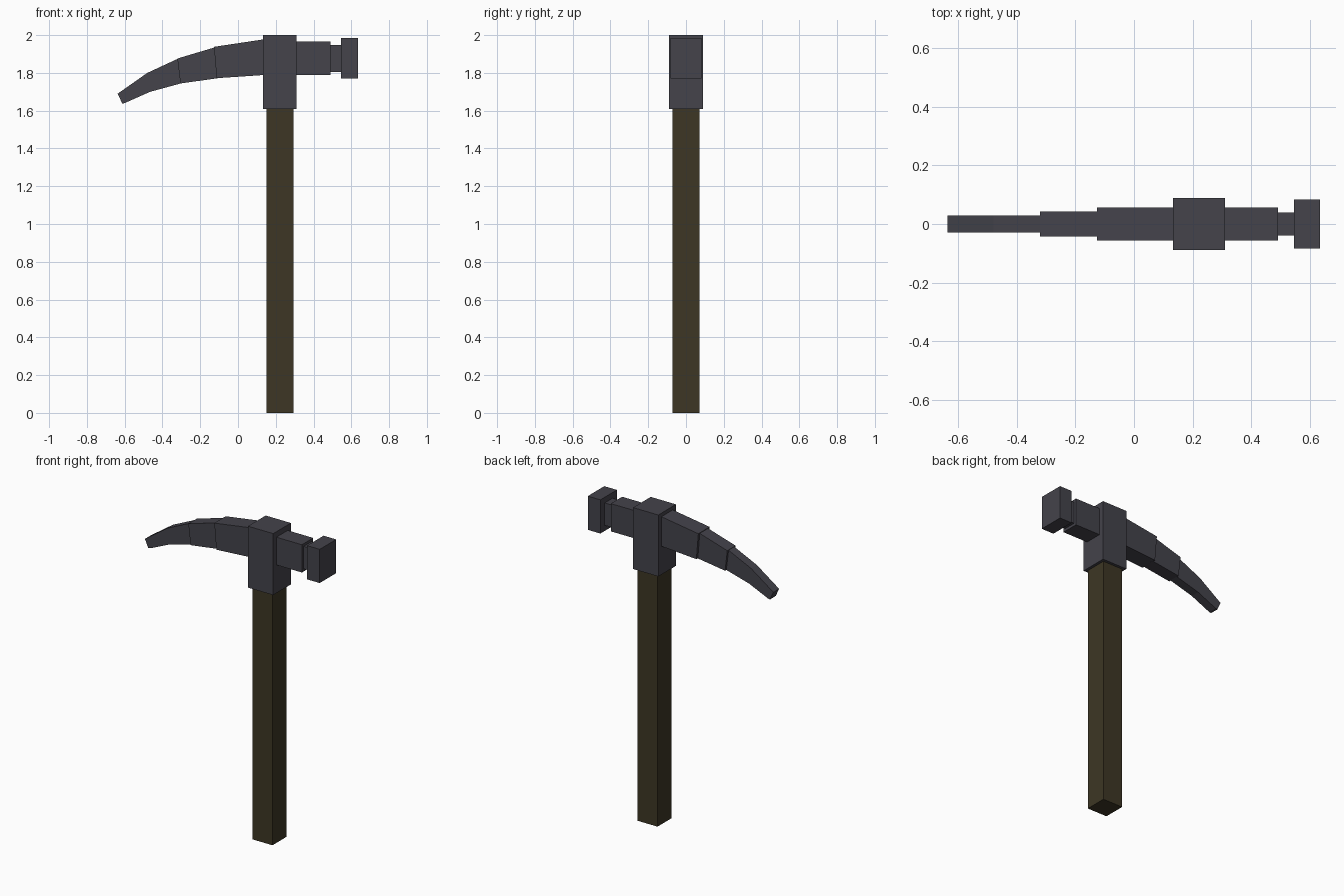
import bpy
import bmesh

cube = bpy.data.objects.get("Cube")
if cube:
    bpy.data.objects.remove(cube, do_unlink=True)


def make_material(name, color):
    mat = bpy.data.materials.new(name)
    mat.use_nodes = True
    mat.diffuse_color = color
    mat.node_tree.nodes["Principled BSDF"].inputs["Base Color"].default_value = color
    return mat


METAL = make_material("dark grey metal", (0.058, 0.056, 0.070, 1))
WOOD = make_material("dark brown wood", (0.047, 0.037, 0.018, 1))


def extrude_profile(name, outline, half_width, mat):
    """Extrude an (x, z) outline along y, centred on y = 0."""
    bm = bmesh.new()
    face = bm.faces.new([bm.verts.new((x, -half_width, z)) for x, z in outline])
    side = bmesh.ops.extrude_face_region(bm, geom=[face])["geom"]
    verts = [v for v in side if isinstance(v, bmesh.types.BMVert)]
    bmesh.ops.translate(bm, verts=verts, vec=(0, 2 * half_width, 0))
    bmesh.ops.recalc_face_normals(bm, faces=bm.faces)
    mesh = bpy.data.meshes.new(name)
    bm.to_mesh(mesh)
    bm.free()
    mesh.materials.append(mat)
    obj = bpy.data.objects.new(name, mesh)
    bpy.context.collection.objects.link(obj)
    return obj


def box(name, x0, x1, z0, z1, half_width, mat):
    return extrude_profile(name, [(x0, z0), (x1, z0), (x1, z1), (x0, z1)], half_width, mat)


# Handle and the socket around its top
box("handle", 0.151, 0.293, 0.0, 1.62, 0.071, WOOD)
box("head_socket", 0.133, 0.311, 1.608, 2.0, 0.089, METAL)

# Hammer side: shank, narrow neck, striking face
box("hammer_shank", 0.30, 0.491, 1.788, 1.965, 0.057, METAL)
box("hammer_neck", 0.48, 0.555, 1.805, 1.948, 0.040, METAL)
box("hammer_face", 0.546, 0.635, 1.769, 1.984, 0.083, METAL)

# Curved pick: three segments, each thinner than the last
extrude_profile("pick_base", [(0.14, 1.789), (0.14, 1.978), (-0.127, 1.938),
                              (-0.113, 1.772)], 0.057, METAL)
extrude_profile("pick_middle", [(-0.105, 1.772), (-0.12, 1.936), (-0.321, 1.876),
                                (-0.305, 1.744)], 0.042, METAL)
extrude_profile("pick_tip", [(-0.30, 1.745), (-0.316, 1.876), (-0.48, 1.80),
                             (-0.637, 1.69), (-0.613, 1.638), (-0.60, 1.64),
                             (-0.465, 1.70)], 0.029, METAL)
